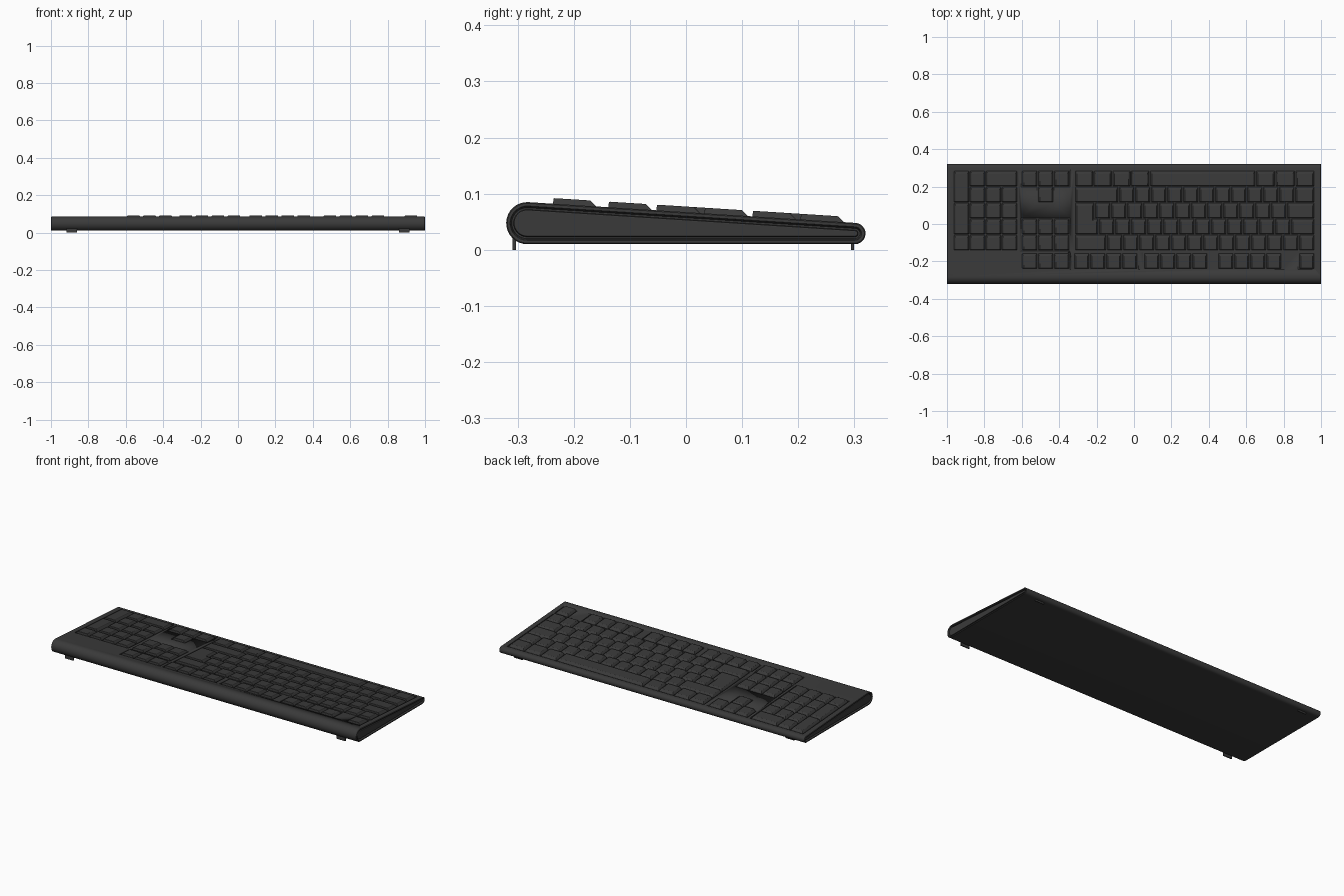
import bpy, bmesh, math

if "Cube" in bpy.data.objects:
    bpy.data.objects.remove(bpy.data.objects["Cube"])

U = 0.0856                                   # key pitch
ROWS = [0.243 - U * i for i in range(5)]     # key rows, from the back to the front
F_ROW = -0.198
MAIN, NAV, PAD = -0.317, -0.601, -0.965      # left edges of the key blocks


def material(name, v):
    m = bpy.data.materials.new(name)
    m.diffuse_color = (v, v, v, 1)
    m.use_nodes = True
    m.node_tree.nodes["Principled BSDF"].inputs["Base Color"].default_value = m.diffuse_color
    return m


CASE = material("dark grey plastic", 0.042)


def finish(name, bm, mat=CASE, angle=30):
    bmesh.ops.recalc_face_normals(bm, faces=bm.faces)
    me = bpy.data.meshes.new(name)
    bm.to_mesh(me)
    bm.free()
    me.materials.append(mat)
    ob = bpy.data.objects.new(name, me)
    bpy.context.collection.objects.link(ob)
    bpy.ops.object.select_all(action='DESELECT')
    bpy.context.view_layer.objects.active = ob
    ob.select_set(True)
    bpy.ops.object.shade_smooth_by_angle(angle=math.radians(angle))
    return ob


def on_slope(x, y, h):
    """Point at height h above the sloping top of the case."""
    return (x, y, 0.0671 - 0.0634 * y + h)


def loft(bm, rings):
    loops = [[bm.verts.new(p) for p in r] for r in rings]
    for a, b in zip(loops, loops[1:]):
        for i in range(len(a)):
            j = (i + 1) % len(a)
            bm.faces.new((a[i], a[j], b[j], b[i]))
    bm.faces.new(loops[0])
    bm.faces.new(loops[-1])


def box(bm, x0, x1, y0, y1, z0, z1):
    loft(bm, [[(x0, y0, z), (x1, y0, z), (x1, y1, z), (x0, y1, z)] for z in (z0, z1)])


# Case: wedge with two round edges, grooved at both ends
def section(x, d):
    pts = []
    for cy, cz, r, a0, a1, n in ((-0.283, 0.0475, 0.0375, 86.37, 270, 16),
                                 (0.301, 0.029, 0.019, -90, 86.37, 12)):
        for i in range(n + 1):
            a = math.radians(a0 + (a1 - a0) * i / n)
            pts.append((x, cy + (r - d) * math.cos(a), cz + (r - d) * math.sin(a)))
    return pts


steps = [(0.997, 0.0155), (0.996, 0.014), (0.988, 0.013), (0.988, 0.010),
         (0.999, 0.008), (1.0, 0.007), (1.0, 0.002), (0.998, 0.0)]
bm = bmesh.new()
loft(bm, [section(-x, d) for x, d in steps] + [section(x, d) for x, d in reversed(steps)])
case = finish("case", bm)

# Wells sunk into the case around the key blocks: x0, x1, y0, y1
H = U / 2
top, low = ROWS[0] + H, ROWS[4] - H
wells = [(PAD, PAD + 4 * U, low, top),
         (MAIN, MAIN + 15 * U, low, top),
         (NAV, NAV + 3 * U, ROWS[0] - H, top),
         (NAV + U, NAV + 2 * U, ROWS[1] - H, ROWS[0]),
         (NAV, NAV + 3 * U, low, ROWS[3] + H)]
F_GROUPS = [(NAV, 3), (-0.322, 4), (0.052, 4), (0.448, 4), (0.881, 1)]
wells += [(x, x + n * U, F_ROW - H, F_ROW + H) for x, n in F_GROUPS]
M = 0.003
for x0, x1, y0, y1 in wells:
    bm = bmesh.new()
    loft(bm, [[on_slope(x, y, h) for x, y in ((x0 - M, y0 - M), (x1 + M, y0 - M),
                                              (x1 + M, y1 + M), (x0 - M, y1 + M))]
              for h in (-0.007, 0.03)])
    cutter = finish("well_cutter", bm)
    cutter.hide_render = True
    mod = case.modifiers.new("well", 'BOOLEAN')
    mod.operation, mod.solver, mod.object = 'DIFFERENCE', 'EXACT', cutter
    bpy.context.view_layer.objects.active = case
    bpy.ops.object.modifier_apply(modifier=mod.name)
    bpy.data.objects.remove(cutter)


# Key caps: tapered, top pushed towards the front
def cap(bm, corners):
    g = 0.0035
    base = [(x + sx * g, y + sy * g) for x, y, sx, sy in corners]
    upper = [(x + sx * 0.012, y + sy * (0.005 if sy > 0 else 0.015)) for x, y, sx, sy in corners]
    loft(bm, [[on_slope(x, y, -0.0075) for x, y in base],
              [on_slope(x, y, -0.001) for x, y in base],
              [on_slope(x, y, 0.010) for x, y in upper]])


def key(bm, x, y, w=1, rows=1):
    """Key w units wide; y is its back row, rows counts towards the front."""
    x1, y0, y1 = x + w * U, y + H - rows * U, y + H
    cap(bm, [(x, y0, 1, 1), (x1, y0, -1, 1), (x1, y1, -1, -1), (x, y1, 1, -1)])


def key_row(bm, x, y, widths):
    for w in widths:
        key(bm, x, y, w)
        x += w * U


def finish_keys(name, bm):
    ob = finish(name, bm)
    b = ob.modifiers.new("soft edges", 'BEVEL')
    b.width, b.segments, b.limit_method = 0.0015, 2, 'ANGLE'
    b.angle_limit = math.radians(25)


# Letter block with the long bar at the back
bm = bmesh.new()
key_row(bm, MAIN, ROWS[0], [1.17] * 4 + [6.62] + [1.2333] * 3)
key_row(bm, MAIN, ROWS[1], [2.75] + [1] * 11 + [1.25])
key_row(bm, MAIN + 1.25 * U, ROWS[2], [1] * 12 + [1.75])
key_row(bm, MAIN + 1.5 * U, ROWS[3], [1] * 12 + [1.5])
key_row(bm, MAIN, ROWS[4], [2] + [1] * 13)
xa, xb, xc = MAIN, MAIN + 1.25 * U, MAIN + 1.5 * U
ya, yb, yc = ROWS[3] - H, ROWS[3] + H, ROWS[2] + H
cap(bm, [(xa, ya, 1, 1), (xc, ya, -1, 1), (xc, yb, -1, -1),
         (xb, yb, -1, -1), (xb, yc, -1, -1), (xa, yc, 1, -1)])
finish_keys("letter_keys", bm)

# Number pad
bm = bmesh.new()
key(bm, PAD, ROWS[0], rows=2)
key(bm, PAD, ROWS[2], rows=2)
key(bm, PAD, ROWS[4])
key_row(bm, PAD + U, ROWS[0], [1, 2])
for y in ROWS[1:]:
    key_row(bm, PAD + U, y, [1] * 3)
finish_keys("number_pad_keys", bm)

# Arrow and navigation keys
bm = bmesh.new()
for y in (ROWS[0], ROWS[3], ROWS[4]):
    key_row(bm, NAV, y, [1] * 3)
key(bm, NAV + U, ROWS[1])
finish_keys("navigation_keys", bm)

# Function row
bm = bmesh.new()
for x, n in F_GROUPS:
    key_row(bm, x, F_ROW, [1] * n)
finish_keys("function_keys", bm)

# Feet
for name, y0, y1, z1 in (("front_feet", -0.309, -0.303, 0.024), ("back_feet", 0.294, 0.299, 0.014)):
    bm = bmesh.new()
    for s in (-1, 1):
        box(bm, s * 0.89 - 0.028, s * 0.89 + 0.028, y0, y1, 0, z1)
    finish(name, bm)
